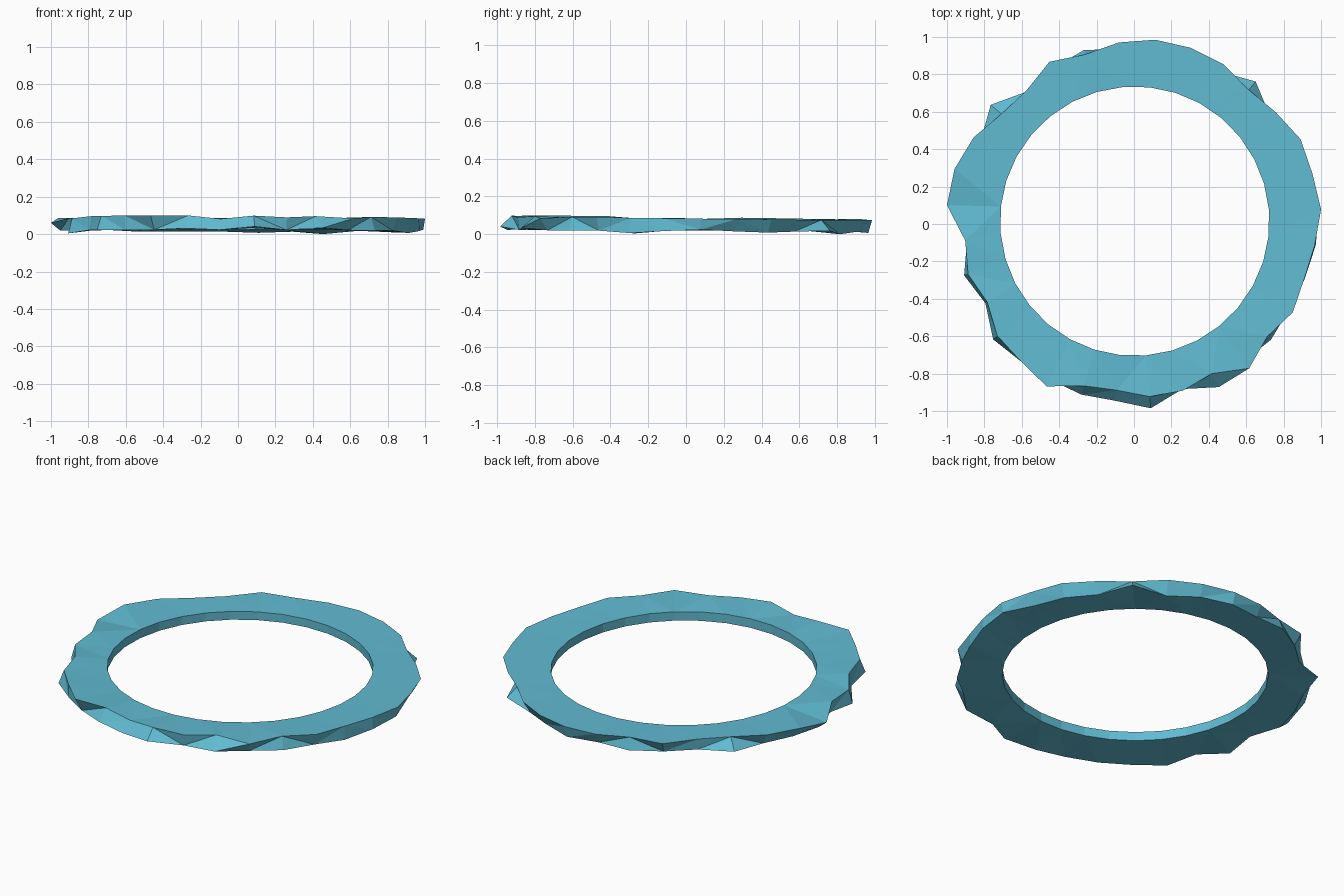
import bpy, bmesh, math

if "Cube" in bpy.data.objects:
    bpy.data.objects.remove(bpy.data.objects["Cube"])

SEGS = 32
OFFSET = math.radians(5)
INNER_R, INNER_Y = 0.72, 0.024

# hand-chipped rim: radius of the upper and lower outer edge per segment
R_UP = [1.0, .99, 1.0, .968, .948, .985, .997, 1.0,
        .983, .953, .988, .926, .93, .982, 1.01, 1.01,
        .91, .928, .888, .942, .947, .98, .898, .885,
        .917, .919, .892, .978, .924, .964, .95, .968]
R_LO = [.99, .95, .96, .93, 1.006, .94, .96, .98,
        .95, .977, .95, .92, 1.005, .94, .95, .96,
        .90, .95, .90, .971, .947, .94, .947, .942,
        .98, .91, .973, .93, .95, .94, .952, .973]
# height deviations of single chips
DZ_UP = {15: -.03, 16: -.005, 17: -.01, 23: -.018, 25: -.008, 27: -.01, 9: .005}
DZ_LO = {4: .005, 5: -.013, 7: -.006, 12: .01, 17: -.017, 24: .018, 26: .012,
         0: .008, 22: .008, 30: -.012, 2: -.006}


def polar(radius, a, z, cy=0.0):
    return (radius * math.cos(a), cy + radius * math.sin(a), z)


# rough flat ring, four corners per cross-section
bm = bmesh.new()
loops = []
for i in range(SEGS):
    a = OFFSET + i * math.tau / SEGS
    tilt = -.012 * math.sin(a) - .004 * math.cos(a)
    top = .09 + tilt
    low = .021 + .4 * tilt
    loops.append([bm.verts.new(p) for p in (
        polar(INNER_R, a, .032 + .3 * tilt, INNER_Y),
        polar(R_LO[i], a, low + DZ_LO.get(i, 0)),
        polar(R_UP[i], a, top + DZ_UP.get(i, 0)),
        polar(INNER_R, a, .083 + .5 * tilt, INNER_Y))])
for i in range(SEGS):
    p, q = loops[i], loops[(i + 1) % SEGS]
    for j in range(4):
        k = (j + 1) % 4
        bm.faces.new((p[j], q[j], q[k], p[k]))
bmesh.ops.triangulate(bm, faces=bm.faces[:])
bmesh.ops.recalc_face_normals(bm, faces=bm.faces[:])

# centre on x/y and stand on the ground
xs, ys, zs = zip(*[v.co[:] for v in bm.verts])
shift = (-(min(xs) + max(xs)) / 2, -(min(ys) + max(ys)) / 2, -min(zs))
bmesh.ops.translate(bm, verts=bm.verts[:], vec=shift)

mesh = bpy.data.meshes.new("stone_ring")
bm.to_mesh(mesh)
bm.free()
ring = bpy.data.objects.new("stone_ring", mesh)
bpy.context.collection.objects.link(ring)

# blue-green surface
mat = bpy.data.materials.new("blue_green")
mat.diffuse_color = (.12, .5, .65, 1)
mat.use_nodes = True
mat.node_tree.nodes["Principled BSDF"].inputs["Base Color"].default_value = mat.diffuse_color
mesh.materials.append(mat)
